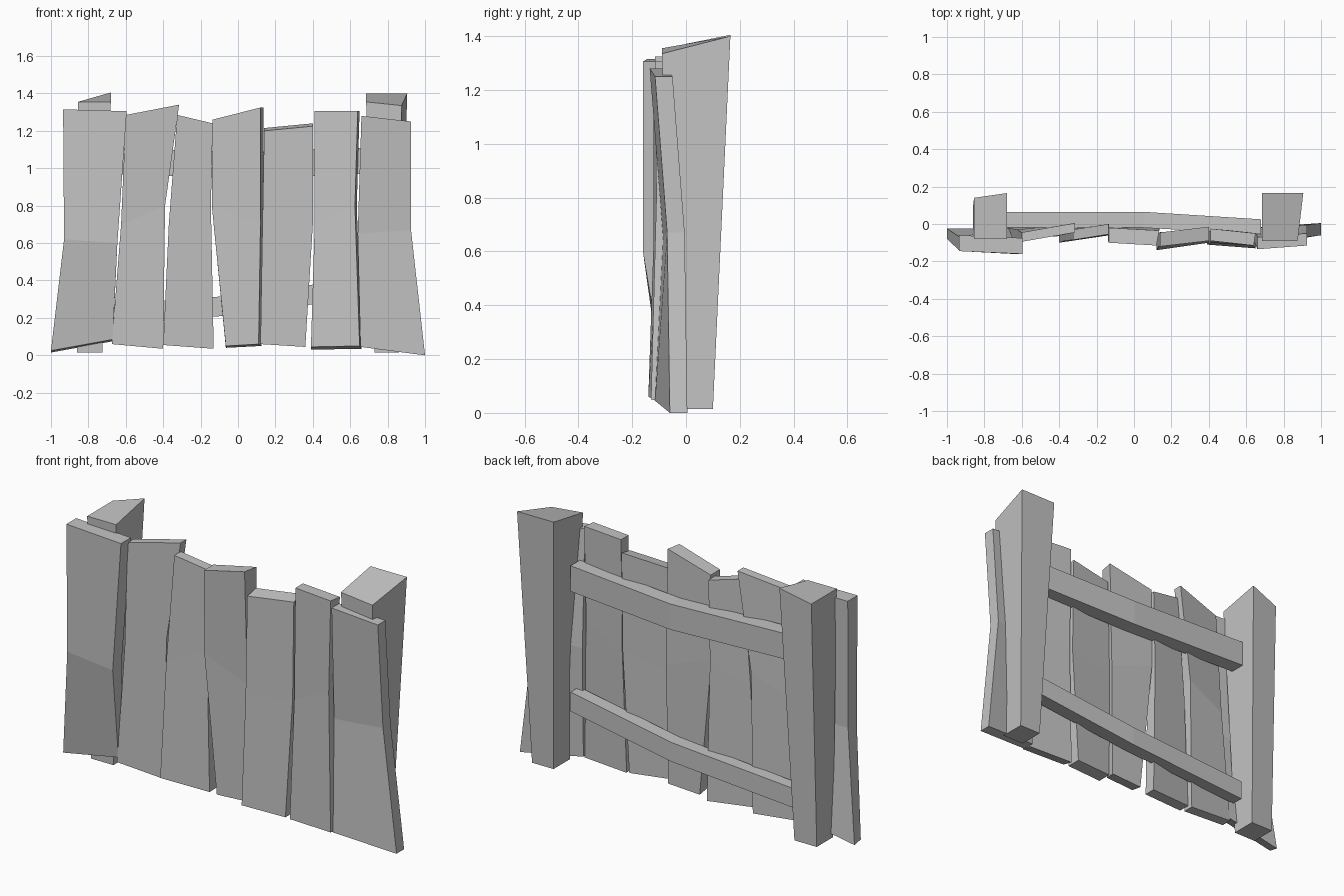
import bpy
import bmesh

# Remove only the default cube
default_cube = bpy.data.objects.get("Cube")
if default_cube:
    bpy.data.objects.remove(default_cube, do_unlink=True)

# Single weathered grey material
grey = bpy.data.materials.new("weathered_grey")
grey.use_nodes = True
colour = (.55, .55, .55, 1)
grey.diffuse_color = colour
grey.node_tree.nodes["Principled BSDF"].inputs["Base Color"].default_value = colour


def loft(name, sections):
    """Bridge a row of four-cornered sections into one closed, flat-shaded beam."""
    mesh = bpy.data.meshes.new(name)
    bm = bmesh.new()
    rings = [[bm.verts.new(point) for point in section] for section in sections]
    for lower, upper in zip(rings, rings[1:]):
        for i in range(len(lower)):
            j = (i + 1) % len(lower)
            bm.faces.new((lower[i], lower[j], upper[j], upper[i]))
    bm.faces.new(rings[0])
    bm.faces.new(rings[-1])
    bmesh.ops.recalc_face_normals(bm, faces=bm.faces[:])
    bm.to_mesh(mesh)
    bm.free()
    mesh.materials.append(grey)
    beam = bpy.data.objects.new(name, mesh)
    bpy.context.collection.objects.link(beam)
    return beam


def plank(name, left_edge, right_edge, thickness=(.065, .065, .065),
          widen=0, foot_drop=0, top_rise=0):
    """Board given by its front left and front right edges, from bottom to top.

    widen moves the back right edge outward; foot_drop and top_rise tilt the ends.
    """
    sections = []
    tilts = (-foot_drop, 0, top_rise)
    for left, right, depth, tilt in zip(left_edge, right_edge, thickness, tilts):
        back_right = (right[0] + widen, right[1] + depth, right[2] + tilt)
        back_left = (left[0], left[1] + depth, left[2] + tilt)
        sections.append((left, right, back_right, back_left))
    return loft(name, sections)


def rail(name, stations, height):
    """Crossbar through stations of x, front y, back y and top z."""
    sections = []
    for x, front, back, top in stations:
        bottom = top - height
        sections.append(((x, front, bottom), (x, back, bottom),
                         (x, back, top), (x, front, top)))
    return loft(name, sections)


def post(name, foot_left, foot_right, top_corners):
    """Tapered post, narrow at the foot, with a slanted top."""
    front, back, base = -.04, .1, .015
    foot = ((foot_left, front, base), (foot_right, front, base),
            (foot_right, back, base), (foot_left, back, base))
    return loft(name, (foot, top_corners))


# Seven crooked front planks, from the model's right to its left
plank("plank_outer_right",
      ((-1, -.08, .025), (-.93, -.145, .62), (-.935, -.145, 1.315)),
      ((-.67, -.075, .085), (-.645, -.16, .6), (-.595, -.16, 1.305)),
      thickness=(.055, .075, .085), foot_drop=.01)
plank("plank_second_right",
      ((-.675, -.08, .06), (-.625, -.085, .7), (-.6, -.095, 1.285)),
      ((-.4, -.065, .035), (-.39, -.06, .8), (-.315, -.045, 1.34)),
      thickness=(.06, .055, .05))
plank("plank_third_right",
      ((-.4, -.1, .055), (-.37, -.09, .7), (-.325, -.085, 1.285)),
      ((-.13, -.06, .035), (-.145, -.06, .8), (-.135, -.055, 1.24)),
      thickness=(.065, .06, .055))
plank("plank_middle",
      ((-.065, -.09, .05), (-.14, -.09, .8), (-.135, -.1, 1.26)),
      ((.11, -.09, .06), (.12, -.09, .7), (.12, -.115, 1.325)),
      thickness=(.065, .07, .08), widen=.015, foot_drop=.01)
plank("plank_third_left",
      ((.12, -.14, .06), (.13, -.12, .65), (.14, -.12, 1.2)),
      ((.36, -.105, .045), (.4, -.1, .7), (.4, -.09, 1.225)),
      thickness=(.08, .075, .075), top_rise=.015)
plank("plank_second_left",
      ((.39, -.11, .045), (.41, -.1, .7), (.41, -.09, 1.305)),
      ((.65, -.13, .05), (.625, -.11, .8), (.64, -.115, 1.305)),
      widen=.01, foot_drop=.015)
plank("plank_outer_left",
      ((.655, -.115, .045), (.64, -.085, .65), (.66, -.135, 1.28)),
      ((1, -.06, 0), (.925, -.07, .67), (.925, -.115, 1.25)))

# Two bent crossbars behind the planks
rail("upper_rail",
     ((-.69, -.02, .065, 1.11), (.05, -.02, .065, 1.085), (.68, -.055, .025, 1.11)),
     height=.14)
rail("lower_rail",
     ((-.69, -.01, .055, .27), (.05, -.02, .055, .325), (.68, -.05, .025, .42)),
     height=.105)

# End posts
post("right_post", -.86, -.725,
     ((-.855, -.08, 1.355), (-.68, -.08, 1.355),
      (-.68, .165, 1.405), (-.855, .14, 1.355)))
post("left_post", .73, .86,
     ((.685, -.09, 1.355), (.875, -.09, 1.335),
      (.905, .165, 1.4), (.685, .165, 1.4)))
